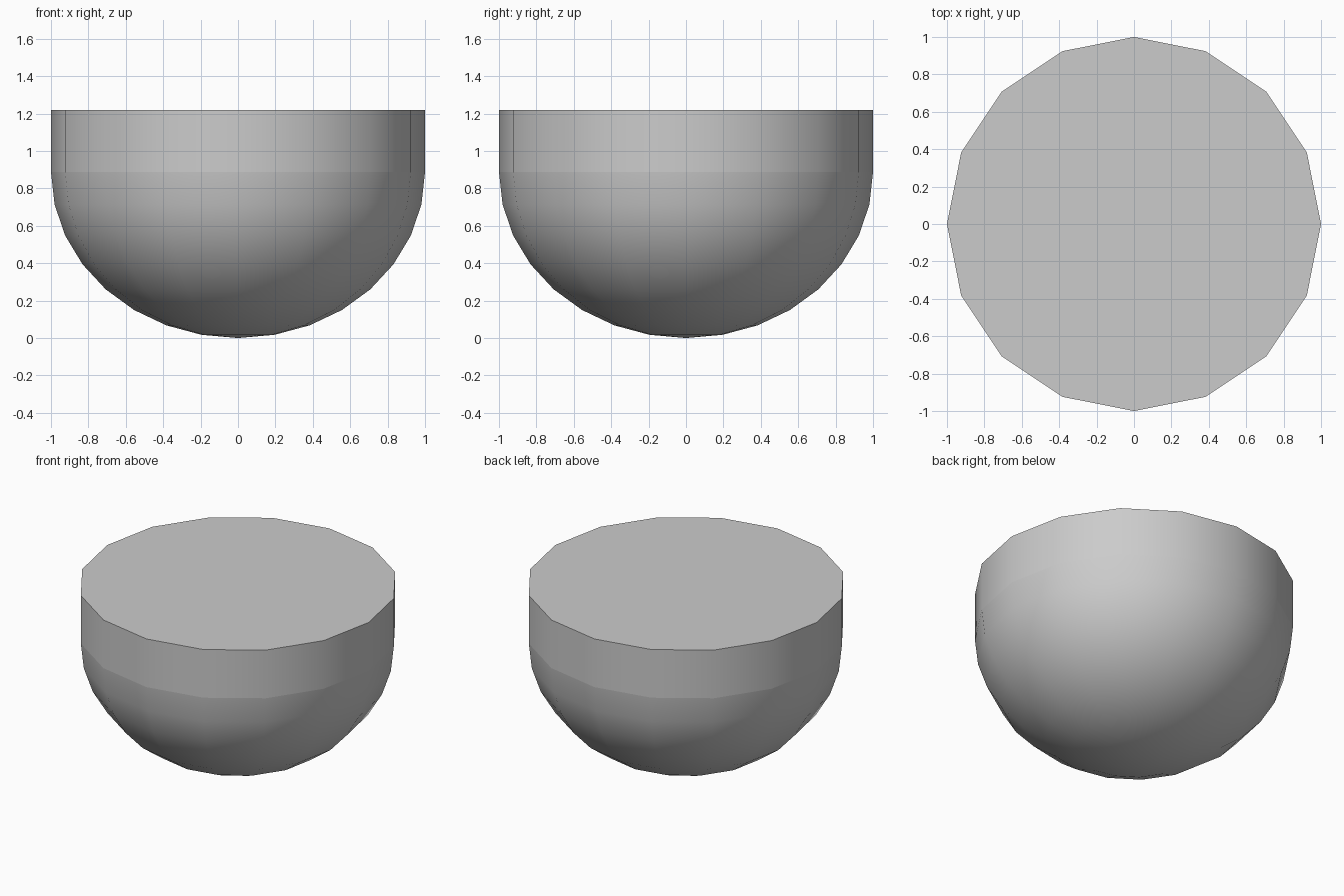
import bpy, bmesh
from math import sin, cos, pi

if "Cube" in bpy.data.objects:
    bpy.data.objects.remove(bpy.data.objects["Cube"])

SIDES, STEPS = 16, 8      # sides around, rings down the dome
SEAM, TOP = 0.887, 1.22   # where dome meets collar, and flat top


def lathe(name, profile, cap_top=False):
    """Spin (radius, z) points listed from bottom to top; radius 0 is a pole."""
    bm = bmesh.new()
    rings = []
    for r, z in profile:
        if r < 1e-6:
            rings.append([bm.verts.new((0, 0, z))] * SIDES)
        else:
            rings.append([bm.verts.new((r * cos(2 * pi * i / SIDES),
                                        r * sin(2 * pi * i / SIDES), z))
                          for i in range(SIDES)])
    for low, high in zip(rings, rings[1:]):
        for i in range(SIDES):
            j = (i + 1) % SIDES
            corners = dict.fromkeys((low[i], low[j], high[j], high[i]))
            bm.faces.new(list(corners))
    if cap_top:
        bm.faces.new(rings[-1])
    mesh = bpy.data.meshes.new(name)
    bm.to_mesh(mesh)
    bm.free()
    obj = bpy.data.objects.new(name, mesh)
    bpy.context.collection.objects.link(obj)
    bpy.ops.object.select_all(action='DESELECT')
    obj.select_set(True)
    bpy.context.view_layer.objects.active = obj
    bpy.ops.object.shade_smooth_by_angle(angle=pi / 6)
    return obj


# Slightly flattened lower hemisphere
dome = [(sin(pi / 2 * k / STEPS), SEAM * (1 - cos(pi / 2 * k / STEPS)))
        for k in range(STEPS + 1)]
lathe("rounded_base", dome)

# Straight collar closed by the flat top
lathe("collar", [(1, SEAM), (1, TOP)], cap_top=True)
